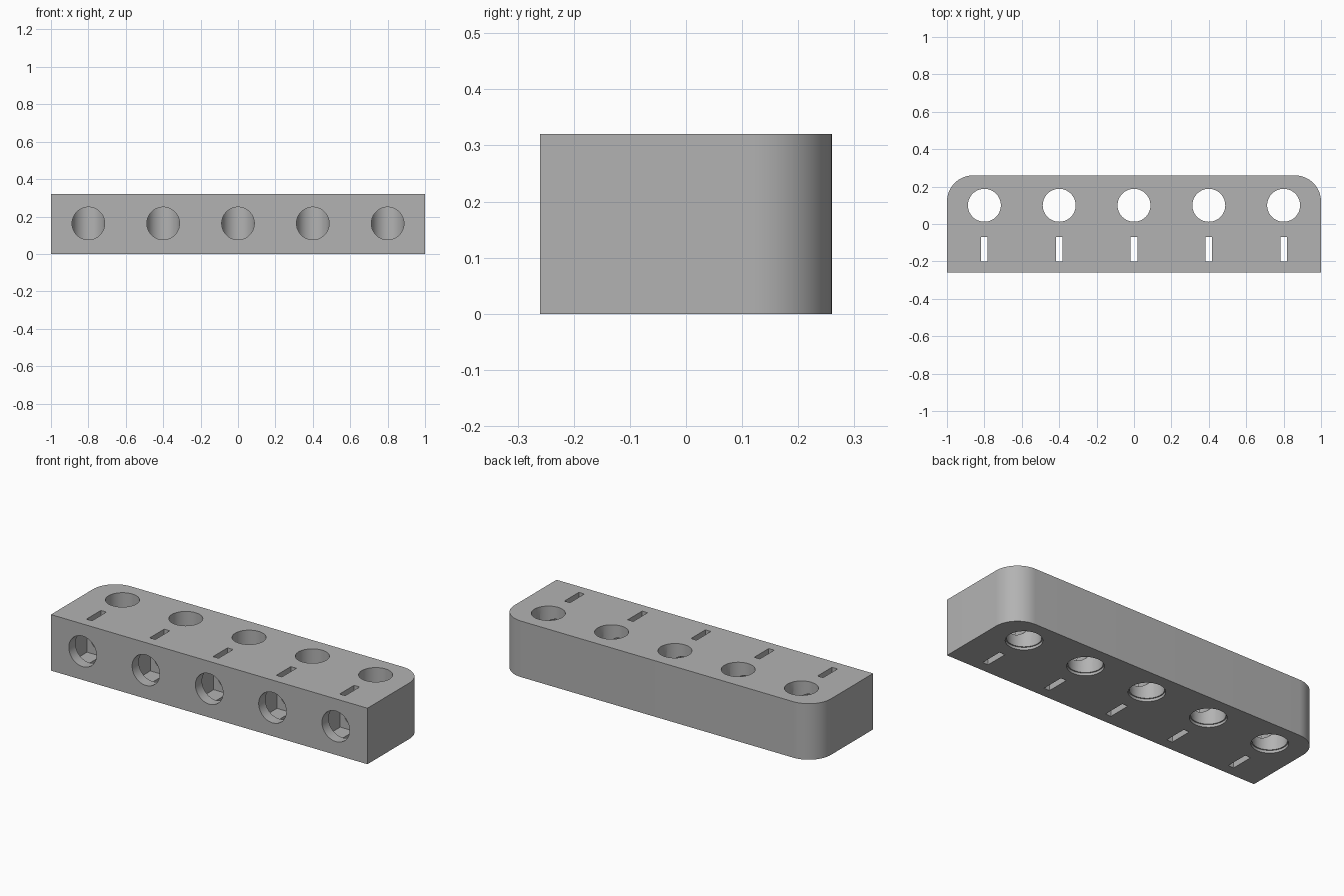
import bpy, bmesh, math
from mathutils import Matrix, Vector

if "Cube" in bpy.data.objects:
    bpy.data.objects.remove(bpy.data.objects["Cube"])

W, D, H = 2.0, 0.52, 0.32
CORNER = 0.14
STATIONS = [-0.8, -0.4, 0.0, 0.4, 0.8]
MID = H / 2 + 0.003


def new_object(name, bm):
    bmesh.ops.recalc_face_normals(bm, faces=bm.faces)
    mesh = bpy.data.meshes.new(name)
    bm.to_mesh(mesh)
    bm.free()
    obj = bpy.data.objects.new(name, mesh)
    bpy.context.collection.objects.link(obj)
    return obj


def cylinders(name, radius, start, end):
    """One cylinder at each station, running from start to end (y, z)."""
    bm = bmesh.new()
    for x in STATIONS:
        a, b = Vector((x, *start)), Vector((x, *end))
        axis = b - a
        turn = axis.to_track_quat('Z', 'Y').to_matrix().to_4x4()
        bmesh.ops.create_cone(bm, cap_ends=True, segments=64, radius1=radius,
                              radius2=radius, depth=axis.length,
                              matrix=Matrix.Translation((a + b) / 2) @ turn)
    return new_object(name, bm)


def boxes(name, size, y, z):
    """One box at each station."""
    bm = bmesh.new()
    for x in STATIONS:
        bmesh.ops.create_cube(bm, size=1, matrix=Matrix.Translation((x, y, z))
                              @ Matrix.Diagonal((*size, 1)))
    return new_object(name, bm)


# Block with the two back corners rounded
bm = bmesh.new()
bmesh.ops.create_cube(bm, size=1, matrix=Matrix.Translation((0, 0, H / 2))
                      @ Matrix.Diagonal((W, D, H, 1)))
back = [e for e in bm.edges if all(v.co.y > 0 for v in e.verts)
        and abs(e.verts[0].co.z - e.verts[1].co.z) > 0.1]
bmesh.ops.bevel(bm, geom=back, offset=CORNER, segments=16, profile=0.5,
                affect='EDGES')
block = new_object("holder_block", bm)

# Upright holes, bottom rims, front bores, inner pockets and slots
cutters = [
    cylinders("upright_holes", 0.088, (0.10, -0.1), (0.10, H + 0.1)),
    cylinders("bottom_rims", 0.094, (0.10, -0.1), (0.10, 0.015)),
    cylinders("front_bores", 0.0872, (-D, MID), (0.10, MID)),
    boxes("inner_pockets", (0.21, 0.13, 0.21), -0.135, MID),
    boxes("slots", (0.035, 0.1304, H * 2), -0.135, H / 2),
]
for cutter in cutters:
    cutter.hide_render = True
    mod = block.modifiers.new(cutter.name, 'BOOLEAN')
    mod.operation = 'DIFFERENCE'
    mod.solver = 'EXACT'
    mod.object = cutter

# Bake the cuts and drop the cutters
graph = bpy.context.evaluated_depsgraph_get()
result = bpy.data.meshes.new_from_object(block.evaluated_get(graph))
block.modifiers.clear()
block.data = result
for cutter in cutters:
    bpy.data.objects.remove(cutter)

# Plain grey plastic
grey = bpy.data.materials.new("plain_grey")
grey.use_nodes = True
colour = (0.45, 0.45, 0.45, 1)
grey.diffuse_color = colour
grey.node_tree.nodes["Principled BSDF"].inputs["Base Color"].default_value = colour
block.data.materials.clear()
block.data.materials.append(grey)

bpy.ops.object.select_all(action='DESELECT')
block.select_set(True)
bpy.context.view_layer.objects.active = block
bpy.ops.object.shade_smooth_by_angle(angle=math.radians(30))
